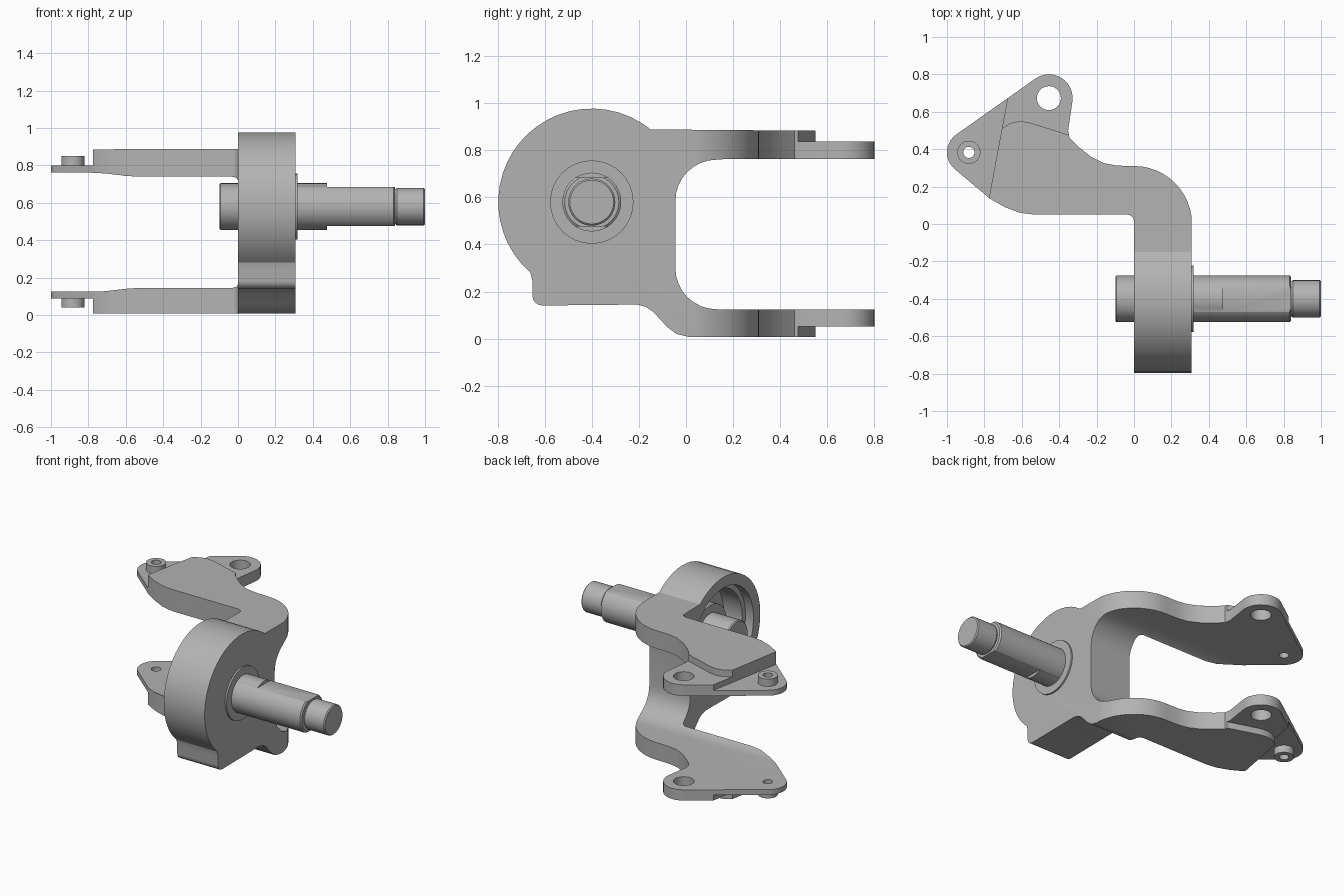
import bpy, bmesh
from math import cos, sin, radians
from mathutils import Matrix, Vector

if "Cube" in bpy.data.objects:
    bpy.data.objects.remove(bpy.data.objects["Cube"])

steel = bpy.data.materials.new("grey_steel")
steel.use_nodes = True
steel.diffuse_color = (0.45, 0.45, 0.45, 1)
steel.node_tree.nodes["Principled BSDF"].inputs["Base Color"].default_value = (0.45, 0.45, 0.45, 1)

AXIS = (-0.4, 0.58)          # spindle axis in y, z
MID = 0.445                  # mirror height of the two arms
BALL, PIN = (-0.455, 0.673), (-0.883, 0.383)


def arc(center, r, start, end, n):
    """Points on a circle arc, angles in degrees."""
    angles = [radians(start + (end - start) * i / n) for i in range(n + 1)]
    return [(center[0] + r * cos(a), center[1] + r * sin(a)) for a in angles]


def prism(name, points, low, high, along="z"):
    """Extrude a 2D outline along z (points are x, y) or x (points are y, z)."""
    bm = bmesh.new()
    place = (lambda p: (p[0], p[1], low)) if along == "z" else (lambda p: (low, p[0], p[1]))
    face = bm.faces.new([bm.verts.new(place(p)) for p in points])
    new = bmesh.ops.extrude_face_region(bm, geom=[face])["geom"]
    step = Vector((0, 0, high - low)) if along == "z" else Vector((high - low, 0, 0))
    bmesh.ops.translate(bm, vec=step, verts=[v for v in new if isinstance(v, bmesh.types.BMVert)])
    bmesh.ops.recalc_face_normals(bm, faces=bm.faces)
    mesh = bpy.data.meshes.new(name)
    bm.to_mesh(mesh)
    bm.free()
    mesh.materials.append(steel)
    obj = bpy.data.objects.new(name, mesh)
    bpy.context.collection.objects.link(obj)
    return obj


def disc(name, center, r, low, high, along="z", n=32):
    return prism(name, arc(center, r, 0, 360, n)[:-1], low, high, along)


def combine(target, tool, operation):
    """Apply a boolean and drop the tool."""
    mod = target.modifiers.new("cut", "BOOLEAN")
    mod.operation, mod.object, mod.solver = operation, tool, "EXACT"
    bpy.context.view_layer.objects.active = target
    bpy.ops.object.modifier_apply(modifier=mod.name)
    bpy.data.objects.remove(tool)


def lathe(name, stations, n=32):
    """Solid turned about the spindle axis from (x, radius) stations."""
    bm = bmesh.new()
    rings = [[bm.verts.new((x, y, z)) for y, z in arc(AXIS, r, 0, 360, n)[:-1]] for x, r in stations]
    for a, b in zip(rings, rings[1:]):
        for i in range(n):
            j = (i + 1) % n
            bm.faces.new((a[i], a[j], b[j], b[i]))
    bm.faces.new(rings[0])
    bm.faces.new(rings[-1])
    bmesh.ops.recalc_face_normals(bm, faces=bm.faces)
    mesh = bpy.data.meshes.new(name)
    bm.to_mesh(mesh)
    bm.free()
    mesh.materials.append(steel)
    obj = bpy.data.objects.new(name, mesh)
    bpy.context.collection.objects.link(obj)
    return obj


# Side outline: round housing with foot, and the fork of two arms
side = (arc(AXIS, 0.397, 229, 51, 24) + [(0.9, 0.88), (0.9, 0.763), (0.17, 0.763)]
        + arc((0.13, 0.585), 0.175, 90, 180, 8)
        + arc((0.13, 0.3), 0.175, 180, 270, 8)
        + [(0.9, 0.125), (0.9, 0.008), (0.01, 0.008), (-0.04, 0.02), (-0.08, 0.05),
           (-0.14, 0.115), (-0.17, 0.135), (-0.21, 0.145)]
        + arc((-0.61, 0.183), 0.042, 270, 180, 4) + [(-0.652, 0.245)])
knuckle_body = prism("knuckle_body", side, -1.2, 0.307, "x")

# Plan outline: straight housing, bend, and triangular arm end
plan = ([(0, -0.9), (0.4, -0.9), (0.4, -0.1), (0.307, 0)]
        + arc((0, 0), 0.31, 0, 90, 12)[1:]
        + [(-0.09, 0.312), (-0.16, 0.325), (-0.23, 0.36), (-0.3, 0.415), (-0.345, 0.46), (-0.352, 0.5)]
        + arc(BALL, 0.127, -8, 124, 12)
        + arc(PIN, 0.117, 124, 231, 10)
        + [(-0.77, 0.135), (-0.69, 0.09), (-0.61, 0.06), (-0.53, 0.05)]
        + arc((-0.035, 0.015), 0.035, 90, 0, 4))
combine(knuckle_body, prism("plan_cutter", plan, -0.2, 1.2), "INTERSECT")

# Thinned lugs on the outer faces of both arms
pin_side = [(-1.2, -0.1), (-0.82, -0.1), (-0.777, 0.13), (-0.675, 0.678), (-0.62, 0.97), (-1.2, 0.97)]
ball_side = [(-0.76, 0.47), (-0.7, 0.515), (-0.66, 0.54), (-0.61, 0.55), (-0.56, 0.543),
             (-0.36, 0.48), (-0.2, 0.43), (-0.2, 0.95), (-0.76, 0.95)]
for outline, level in ((pin_side, 0.8), (ball_side, 0.838)):
    for ends in ((level, 1.1), (-0.2, 2 * MID - level)):
        combine(knuckle_body, prism("lug_cutter", outline, *ends), "DIFFERENCE")

# Raised pin bosses, then holes through both arms
for ends in ((0.78, 0.85), (0.04, 0.11)):
    combine(knuckle_body, disc("pin_boss", PIN, 0.062, *ends), "UNION")
combine(knuckle_body, disc("pin_hole", PIN, 0.03, -0.2, 1.2), "DIFFERENCE")
combine(knuckle_body, disc("ball_hole", BALL, 0.064, -0.2, 1.2), "DIFFERENCE")

# Stepped recess in the inner side of the housing
recess = lathe("recess_cutter", [(-0.2, 0.325), (0.06, 0.325), (0.06, 0.29), (0.2, 0.29)])
combine(knuckle_body, recess, "DIFFERENCE")

# Spindle with seat flange, two flats and reduced tip
spindle = lathe("spindle", [(-0.1, 0.118), (-0.093, 0.125), (0.832, 0.125), (0.84, 0.115),
                            (0.84, 0.093), (0.85, 0.1), (0.993, 0.1), (1.0, 0.093)])
for low, high in ((0.104, 0.3), (-0.3, -0.104)):
    flat = [(-0.7, AXIS[1] + low), (-0.1, AXIS[1] + low), (-0.1, AXIS[1] + high), (-0.7, AXIS[1] + high)]
    combine(spindle, prism("flat_cutter", flat, 0.475, 0.95, "x"), "DIFFERENCE")
seat_flange = disc("seat_flange", AXIS, 0.177, 0.29, 0.318, "x")
inner_collar = disc("inner_collar", AXIS, 0.18, 0.1, 0.21, "x")

# Smooth curved walls, keep edges sharp
bpy.ops.object.select_all(action="DESELECT")
for obj in (knuckle_body, spindle, seat_flange, inner_collar):
    obj.select_set(True)
bpy.context.view_layer.objects.active = knuckle_body
bpy.ops.object.shade_smooth_by_angle(angle=radians(30))
